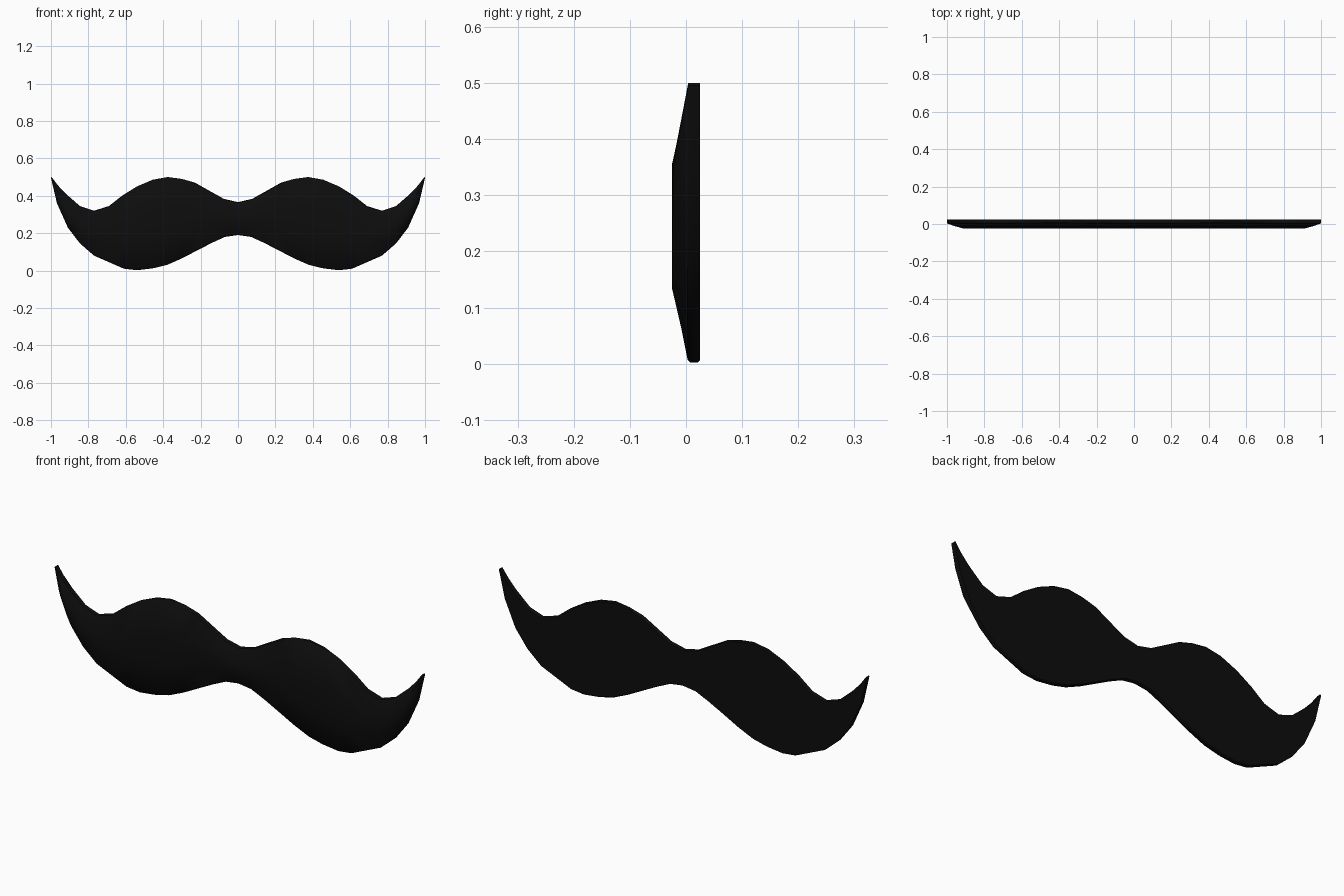
import bpy, bmesh, math

if "Cube" in bpy.data.objects:
    bpy.data.objects.remove(bpy.data.objects["Cube"])

# Right half outline, centre to tip: (x, z) along the lower and upper edges
LOWER = [(0, .19), (.07, .18), (.14, .148), (.21, .112), (.30, .065), (.38, .03),
         (.455, .012), (.54, .002), (.61, .01), (.69, .045), (.77, .08),
         (.845, .145), (.91, .23), (.968, .36), (1, .496)]
UPPER = [(0, .366), (.075, .383), (.15, .425), (.23, .47), (.30, .49), (.375, .5),
         (.455, .486), (.54, .45), (.62, .40), (.69, .345), (.77, .32),
         (.845, .345), (.92, .41), (.965, .458), (.996, .5)]

# Cross-section: (fraction from lower to upper edge, depth y), flat back, domed front
RING = [(.01, .003), (0, .008), (0, .021), (.01, .025), (.99, .025), (1, .021),
        (1, .008), (.99, .003), (.68, -.025), (.5, -.025), (.32, -.025)]


def front_depth(y, i):
    """Flatten the front dome over the last stations towards the tip."""
    left = len(LOWER) - 1 - i
    top = {0: .004, 1: -.009, 2: -.023}.get(left, -.025)
    return max(y, top)


# Moustache half: loft the cross-section along the outline
bm = bmesh.new()
rings = []
for i, ((xl, zl), (xu, zu)) in enumerate(zip(LOWER, UPPER)):
    rings.append([bm.verts.new((xl + (xu - xl) * f, front_depth(y, i), zl + (zu - zl) * f))
                  for f, y in RING])
n = len(RING)
for a, b in zip(rings, rings[1:]):
    for j in range(n):
        k = (j + 1) % n
        bm.faces.new((a[j], a[k], b[k], b[j]))
bm.faces.new(rings[-1])

# Other half by mirroring
geo = bm.verts[:] + bm.edges[:] + bm.faces[:]
bmesh.ops.mirror(bm, geom=geo, axis='X', merge_dist=.0005)
bmesh.ops.remove_doubles(bm, verts=bm.verts[:], dist=.0005)
bmesh.ops.recalc_face_normals(bm, faces=bm.faces[:])

mesh = bpy.data.meshes.new("moustache")
bm.to_mesh(mesh)
bm.free()
obj = bpy.data.objects.new("moustache", mesh)
bpy.context.collection.objects.link(obj)

black = bpy.data.materials.new("black hair")
black.diffuse_color = (.004, .004, .004, 1)
black.use_nodes = True
black.node_tree.nodes["Principled BSDF"].inputs["Base Color"].default_value = black.diffuse_color
mesh.materials.append(black)

bpy.context.view_layer.objects.active = obj
obj.select_set(True)
bpy.ops.object.shade_smooth_by_angle(angle=math.radians(40))
